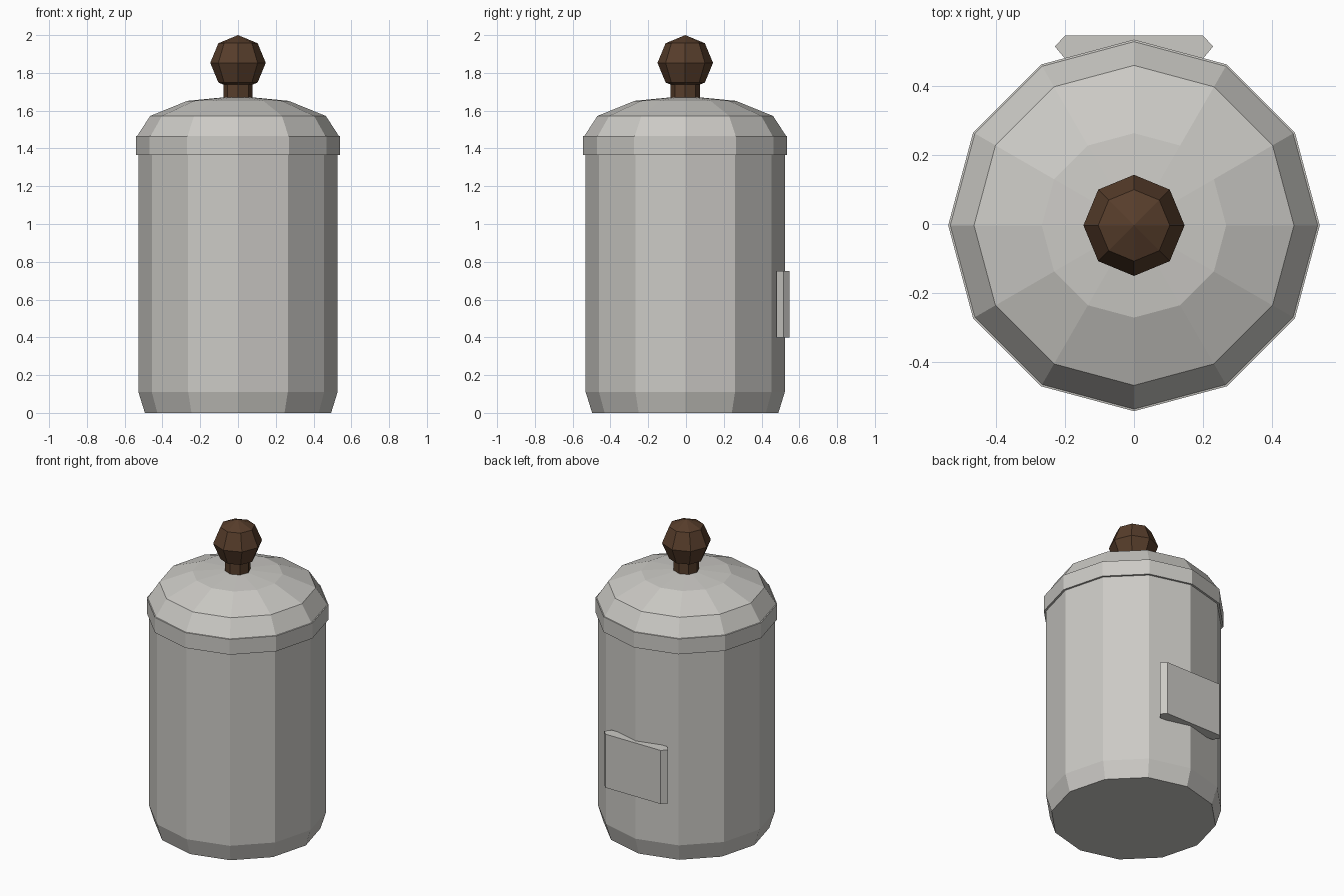
import bpy, bmesh, math

if "Cube" in bpy.data.objects:
    bpy.data.objects.remove(bpy.data.objects["Cube"])

YC = -0.004  # axis sits slightly forward because of the rear plate


def material(name, rgb):
    m = bpy.data.materials.new(name)
    m.diffuse_color = (*rgb, 1)
    m.use_nodes = True
    m.node_tree.nodes["Principled BSDF"].inputs["Base Color"].default_value = m.diffuse_color
    return m


metal = material("pale grey metal", (0.60, 0.59, 0.56))
wood = material("dark brown wood", (0.095, 0.047, 0.024))


def finish(bm, name, mat):
    bmesh.ops.recalc_face_normals(bm, faces=bm.faces)
    me = bpy.data.meshes.new(name)
    bm.to_mesh(me)
    bm.free()
    me.materials.append(mat)
    ob = bpy.data.objects.new(name, me)
    bpy.context.collection.objects.link(ob)
    return ob


def lathe(name, profile, sides, mat):
    """Revolve (radius, z) points about the axis; radius 0 makes a tip."""
    bm = bmesh.new()
    rings = []
    for r, z in profile:
        n = 1 if r == 0 else sides
        rings.append([bm.verts.new((r * math.cos(2 * math.pi * i / sides),
                                    YC + r * math.sin(2 * math.pi * i / sides), z))
                      for i in range(n)])
    for a, b in zip(rings, rings[1:]):
        for i in range(sides):
            j = (i + 1) % sides
            quad = [a[i % len(a)], a[j % len(a)], b[j % len(b)], b[i % len(b)]]
            bm.faces.new(list(dict.fromkeys(quad)))
    for ring in (rings[0], rings[-1]):
        if len(ring) > 1:
            bm.faces.new(ring)
    return finish(bm, name, mat)


# Twelve-sided body with chamfered foot
lathe("body", [(0.493, 0), (0.527, 0.11), (0.527, 1.40)], 12, metal)

# Lid with upright rim and faceted dome
lathe("lid", [(0.54, 1.365), (0.54, 1.465), (0.534, 1.466), (0.465, 1.572),
              (0.268, 1.652), (0, 1.678)], 12, metal)

# Knob neck and ball
lathe("knob_neck", [(0.077, 1.66), (0.077, 1.76)], 8, wood)
R, ZC = 0.147, 1.853
lathe("knob", [(0 if k in (0, 4) else R * math.sin(k * math.pi / 4),
                ZC - R * math.cos(k * math.pi / 4)) for k in range(5)], 8, wood)

# Rear plate with pointed side edges
bm = bmesh.new()
half = [(0.2, 0.48), (0.23, 0.516), (0.2, 0.548)]
outline = half + [(-x, y) for x, y in reversed(half)]
face = bm.faces.new([bm.verts.new((x, y, 0.40)) for x, y in outline])
ext = bmesh.ops.extrude_face_region(bm, geom=[face])
bmesh.ops.translate(bm, vec=(0, 0, 0.35),
                    verts=[v for v in ext["geom"] if isinstance(v, bmesh.types.BMVert)])
if not any(abs(f.normal.z + 1) < 0.01 or abs(f.normal.z - 1) < 0.01 and f.calc_center_median().z < 0.5
           for f in bm.faces):
    bm.faces.new([v for v in bm.verts if v.co.z < 0.5])
finish(bm, "rear_plate", metal)
